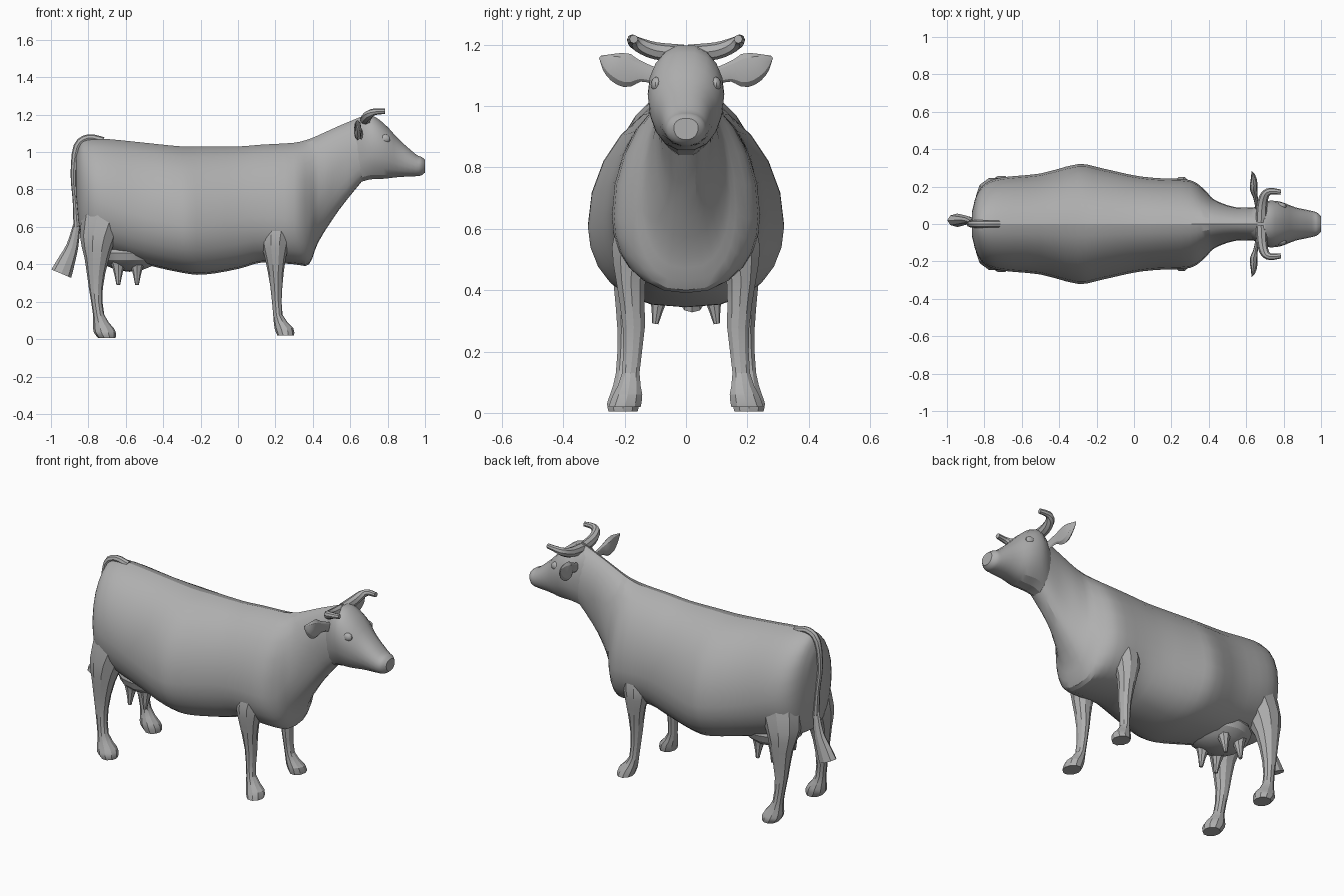
import bpy, bmesh
from math import sin, cos, pi, radians, copysign
from mathutils import Vector

if "Cube" in bpy.data.objects:
    bpy.data.objects.remove(bpy.data.objects["Cube"])

grey = (0.43, 0.43, 0.43, 1)
hide = bpy.data.materials.new("grey_hide")
hide.use_nodes = True
hide.diffuse_color = grey
hide.node_tree.nodes["Principled BSDF"].inputs["Base Color"].default_value = grey


def finish(ob):
    """Colour the active part and smooth its soft edges."""
    ob.data.materials.append(hide)
    bpy.ops.object.shade_smooth_by_angle(angle=radians(25))


def resample(keys, steps=3):
    """Run a smooth curve through the key sections."""
    keys = [Vector(key) for key in keys]
    padded = [keys[0], *keys, keys[-1]]
    result = []
    for before, start, end, after in zip(padded, padded[1:], padded[2:], padded[3:]):
        for step in range(steps):
            t = step / steps
            enter, leave = (end - before) / 2, (after - start) / 2
            bend = 3 * (end - start) - 2 * enter - leave
            twist = 2 * (start - end) + enter + leave
            result.append(start + t * (enter + t * (bend + t * twist)))
    return result + [keys[-1]]


def circle(sides):
    return [(cos(2 * pi * i / sides), sin(2 * pi * i / sides)) for i in range(sides)]


def loft(name, rings, paired=False):
    """Skin equal-sized rings, cap the ends and optionally mirror left to right."""
    bm = bmesh.new()
    rows = [[bm.verts.new(point) for point in ring] for ring in rings]
    for row, following in zip(rows, rows[1:]):
        for i in range(len(row)):
            bm.faces.new((row[i - 1], row[i], following[i], following[i - 1]))
    bm.faces.new(rows[0])
    bm.faces.new(rows[-1])
    bmesh.ops.recalc_face_normals(bm, faces=bm.faces)
    mesh = bpy.data.meshes.new(name)
    bm.to_mesh(mesh)
    bm.free()
    part = bpy.data.objects.new(name, mesh)
    bpy.context.collection.objects.link(part)
    bpy.ops.object.select_all(action='DESELECT')
    part.select_set(True)
    bpy.context.view_layer.objects.active = part
    finish(part)
    if paired:
        part.modifiers.new("other_side", 'MIRROR').use_axis = (False, True, False)


def trunk(name, keys, sides, upper, lower):
    """Keys: x, bottom, top, half width, height of the widest point.
    A power over one slims that half of the section, under one fills it out."""
    rings = []
    for x, bottom, top, width, middle in resample(keys):
        ring = []
        for c, s in circle(sides):
            power, reach = (upper, top - middle) if s > 0 else (lower, middle - bottom)
            ring.append((x, width * copysign(abs(c) ** power, c), middle + s * reach))
        rings.append(ring)
    loft(name, rings)


def leg(name, keys):
    """Keys: height, centre x, centre y, half length, half width."""
    loft(name, [[(x + length * c, y + width * s, z) for c, s in circle(10)]
                for z, x, y, length, width in resample(keys, 2)], paired=True)


def tube(name, keys, flat=1, side=(0, 1, 0), paired=False):
    """Keys: x, y, z, radius; flat widens the section across the side direction."""
    path = resample(keys)
    points = [Vector(key[:3]) for key in path]
    rings = []
    for i, centre in enumerate(points):
        along = points[min(i + 1, len(points) - 1)] - points[max(i - 1, 0)]
        along.normalize()
        u = Vector(side)
        u = (u - along * u.dot(along)).normalized()
        v = along.cross(u) * flat
        rings.append([centre + path[i][3] * (u * c + v * s) for c, s in circle(8)])
    loft(name, rings, paired)


def blob(name, location, size):
    bpy.ops.mesh.primitive_uv_sphere_add(segments=14, ring_count=8, radius=1,
                                         location=location, scale=size)
    part = bpy.context.object
    part.name = name
    finish(part)


# Barrel, shoulders and neck
trunk("body", [
    (-.865, .76, .98, .07, .86),
    (-.84, .53, 1.05, .16, .78),
    (-.79, .48, 1.07, .22, .75),
    (-.7, .46, 1.07, .25, .72),
    (-.5, .4, 1.05, .27, .65),
    (-.3, .355, 1.03, .32, .61),
    (-.18, .345, 1.03, .3, .61),
    (0, .375, 1.03, .26, .64),
    (.13, .41, 1.04, .245, .65),
    (.3, .4, 1.05, .235, .64),
    (.38, .4, 1.07, .18, .64),
    (.43, .52, 1.09, .13, .75),
    (.54, .69, 1.14, .09, .93),
    (.66, .84, 1.19, .09, 1)], sides=24, upper=1.2, lower=.75)

# Head and muzzle
trunk("head", [
    (.61, .82, 1.15, .07, 1),
    (.7, .85, 1.2, .12, 1.04),
    (.78, .855, 1.155, .12, 1.02),
    (.86, .865, 1.07, .09, .97),
    (.95, .87, .99, .07, .93),
    (.98, .875, .975, .06, .93),
    (1, .89, .96, .04, .93)], sides=18, upper=.85, lower=.85)

# Legs, narrowing to the shin and spreading into the hoof
leg("front_leg", [
    (.65, .22, .15, .08, .07),
    (.54, .2, .165, .08, .08),
    (.43, .2, .18, .055, .05),
    (.28, .205, .17, .032, .038),
    (.13, .213, .18, .025, .03),
    (.06, .245, .19, .05, .05),
    (.02, .255, .2, .045, .055)])
leg("hind_leg", [
    (.7, -.7, .13, .13, .1),
    (.55, -.745, .15, .1, .1),
    (.43, -.755, .18, .065, .06),
    (.27, -.76, .19, .037, .035),
    (.13, -.745, .2, .03, .03),
    (.06, -.72, .2, .055, .05),
    (.03, -.71, .205, .058, .055),
    (.005, -.7, .205, .045, .05)])

# Tail arching off the rump, ending in a flattened tuft
tube("tail", [
    (-.72, 0, 1.06, .02),
    (-.8, 0, 1.075, .02),
    (-.86, 0, 1.03, .02),
    (-.88, 0, .88, .015),
    (-.87, .01, .74, .014),
    (-.86, .01, .6, .02)])
tube("tail_tuft", [
    (-.86, .01, .62, .012),
    (-.885, .02, .5, .02),
    (-.92, .02, .41, .03),
    (-.945, .02, .35, .036)], flat=1.6)

# Horns sweep outward from the poll, then forward
tube("horn", [
    (.68, .01, 1.17, .03),
    (.685, .1, 1.18, .028),
    (.7, .155, 1.2, .024),
    (.73, .175, 1.215, .018),
    (.785, .17, 1.218, .014)], side=(0, 0, 1), paired=True)

# Leaf-shaped ears
tube("ear", [
    (.66, .08, 1.09, .01),
    (.65, .14, 1.11, .012),
    (.64, .19, 1.115, .021),
    (.64, .24, 1.135, .016),
    (.63, .28, 1.16, .002)], flat=2.6, side=(1, 0, 0), paired=True)

# Eyes
for name, y in (("left_eye", .095), ("right_eye", -.095)):
    blob(name, (.785, y, 1.07), (.03, .02, .025))

# Udder and teats
blob("udder", (-.58, 0, .46), (.17, .17, .1))
for name, x in (("rear_teat", -.64), ("front_teat", -.54)):
    tube(name, [
        (x, .08, .43, .05),
        (x, .09, .36, .025),
        (x, .1, .29, .01)], paired=True)
